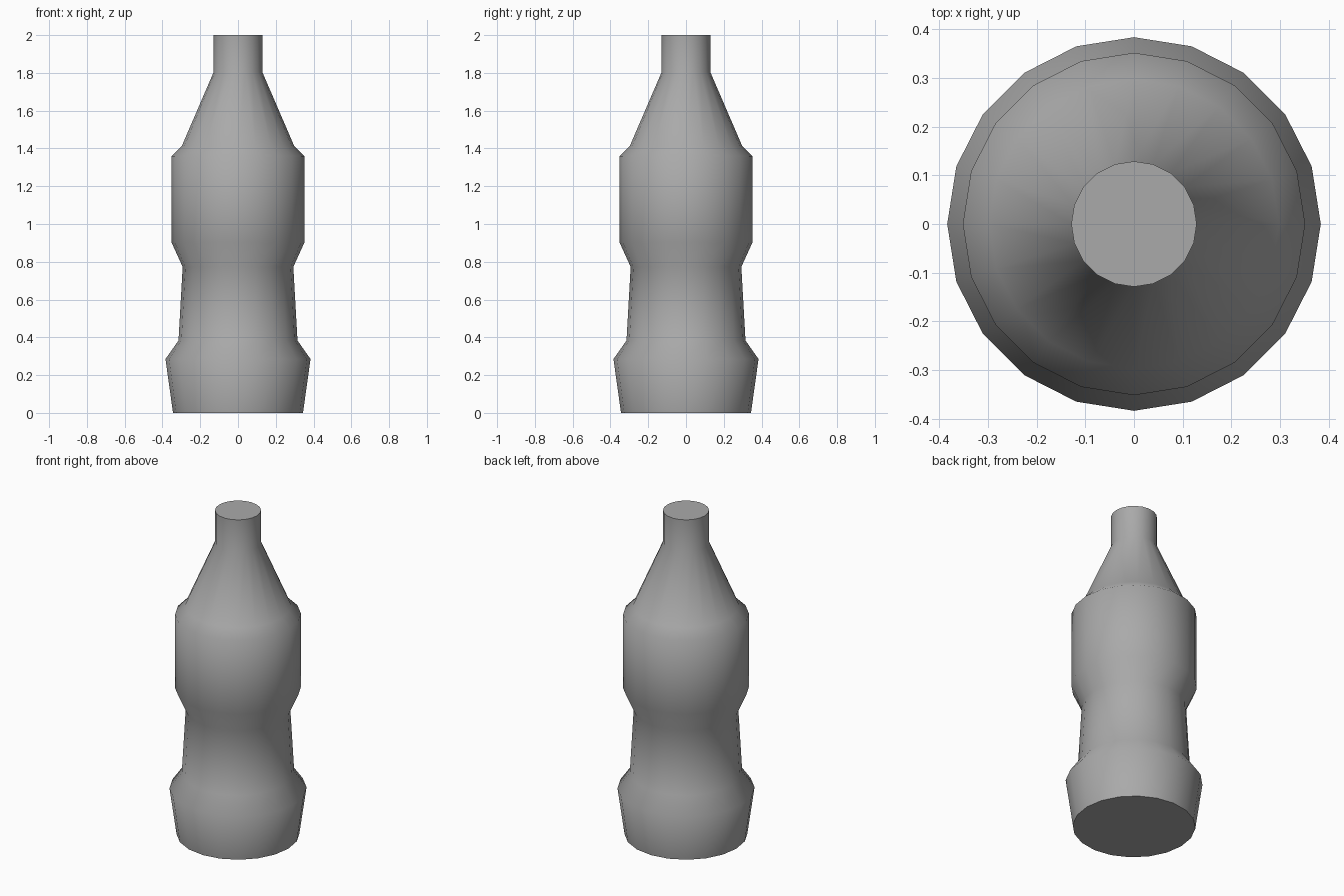
import bpy
import bmesh
from math import radians, tau, cos, sin

SIDES = 20

cube = bpy.data.objects.get("Cube")
if cube:
    bpy.data.objects.remove(cube, do_unlink=True)

# Plain grey material
grey = bpy.data.materials.new("plain grey")
grey.use_nodes = True
colour = (0.4, 0.4, 0.4, 1)
grey.diffuse_color = colour
grey.node_tree.nodes["Principled BSDF"].inputs["Base Color"].default_value = colour

# Bottle outline as radius, height: base, waist, body, shoulder, neck
profile = [(0.344, 0), (0.384, 0.285), (0.315, 0.383), (0.293, 0.773),
           (0.352, 0.903), (0.352, 1.36), (0.298, 1.412),
           (0.129, 1.804), (0.129, 2)]

# Rings of the bottle, bridged with side faces and closed by flat caps
bm = bmesh.new()
rings = [[bm.verts.new((r * cos(tau * i / SIDES), r * sin(tau * i / SIDES), z))
          for i in range(SIDES)] for r, z in profile]
for low, high in zip(rings, rings[1:]):
    for i in range(SIDES):
        j = (i + 1) % SIDES
        bm.faces.new((low[i], low[j], high[j], high[i]))
bm.faces.new(rings[0][::-1])
bm.faces.new(rings[-1])

mesh = bpy.data.meshes.new("bottle")
bm.to_mesh(mesh)
bm.free()
mesh.materials.append(grey)
bottle = bpy.data.objects.new("bottle", mesh)
bpy.context.collection.objects.link(bottle)

# Smooth sides with sharp cap rims
bpy.ops.object.select_all(action="DESELECT")
bottle.select_set(True)
bpy.context.view_layer.objects.active = bottle
bpy.ops.object.shade_smooth_by_angle(angle=radians(60))
